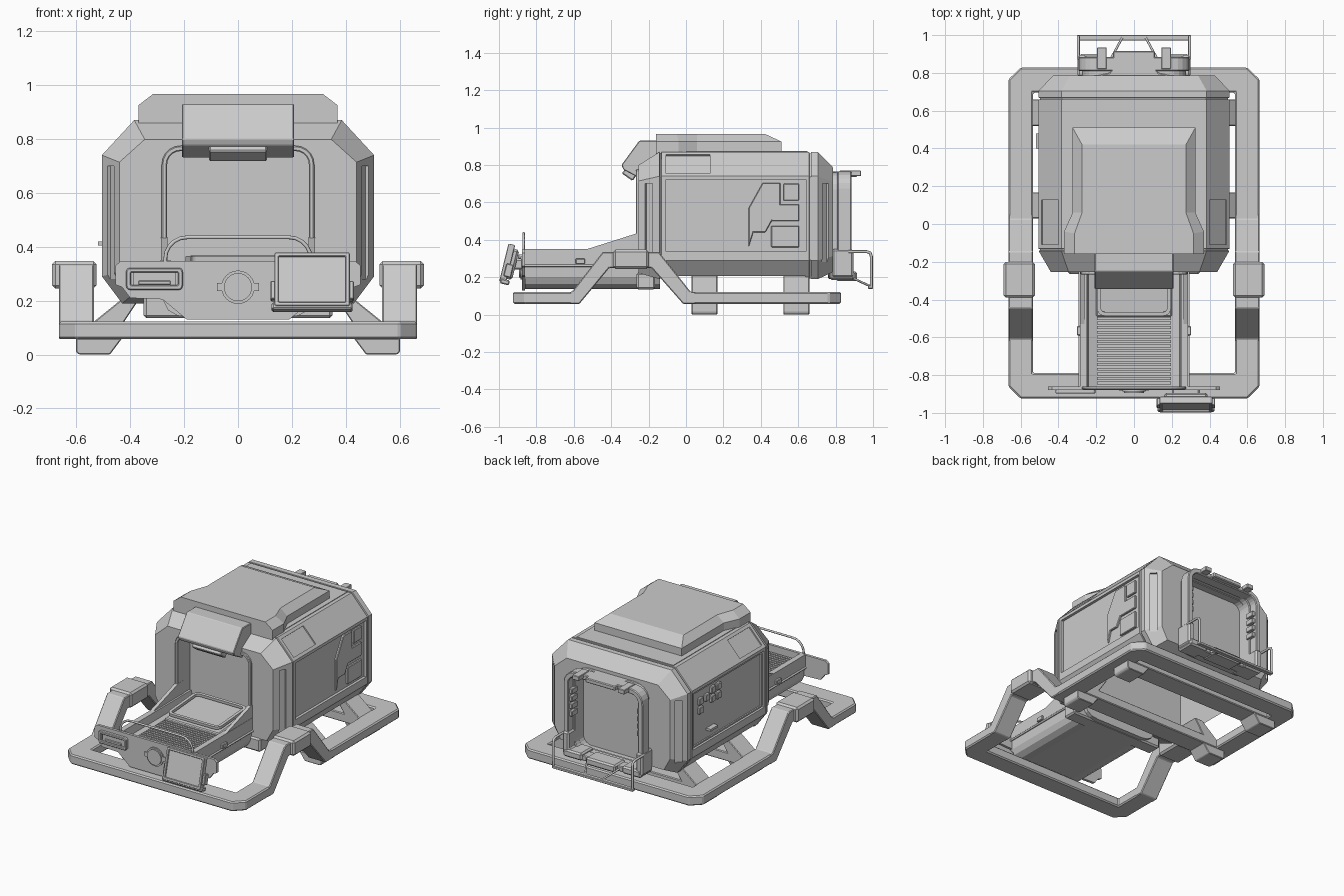
import bpy, bmesh, math
from mathutils import Matrix

if "Cube" in bpy.data.objects:
    bpy.data.objects.remove(bpy.data.objects["Cube"])

def make(name, bm, bevel=0):
    bmesh.ops.recalc_face_normals(bm, faces=bm.faces)
    me = bpy.data.meshes.new(name)
    bm.to_mesh(me); bm.free()
    ob = bpy.data.objects.new(name, me)
    bpy.context.collection.objects.link(ob)
    if bevel:
        m = ob.modifiers.new("bevel", 'BEVEL')
        m.width = bevel; m.segments = 1; m.limit_method = 'ANGLE'
    return ob

def loft(name, rings, bevel=0):
    bm = bmesh.new()
    vs = [[bm.verts.new(p) for p in r] for r in rings]
    n = len(vs[0])
    for a, b in zip(vs, vs[1:]):
        for i in range(n):
            bm.faces.new((a[i], a[(i+1) % n], b[(i+1) % n], b[i]))
    bm.faces.new(vs[0]); bm.faces.new(vs[-1])
    return make(name, bm, bevel)

def at(axis, p, d):
    return {'x': (d, p[0], p[1]), 'y': (p[0], d, p[1]), 'z': (p[0], p[1], d)}[axis]

def prism(name, axis, pts, a, b, bevel=0):
    return loft(name, [[at(axis, p, d) for p in pts] for d in (a, b)], bevel)

def box(name, x, y, z, bevel=0):
    return prism(name, 'z', [(x[0], y[0]), (x[1], y[0]), (x[1], y[1]), (x[0], y[1])], z[0], z[1], bevel)

def rbox(name, c, size, rot=(0, 0, 0), bevel=0):
    s = [v/2 for v in size]
    ob = box(name, (-s[0], s[0]), (-s[1], s[1]), (-s[2], s[2]), bevel)
    ob.location = c; ob.rotation_euler = rot
    return ob

def sym(half):
    return half + [(-x, y) for x, y in reversed(half)]

def rrect(hx, z0, z1, r, n=5):
    out = []
    for cx, cz, a0 in ((hx-r, z0+r, -90), (hx-r, z1-r, 0), (r-hx, z1-r, 90), (r-hx, z0+r, 180)):
        for i in range(n+1):
            a = math.radians(a0+90*i/n)
            out.append((cx+r*math.cos(a), cz+r*math.sin(a)))
    return out

def frame(name, hx, z0, z1, r, t, y0, y1, bevel=0, cx=0):
    bm = bmesh.new()
    o, i = rrect(hx, z0, z1, r), rrect(hx-t, z0+t, z1-t, max(r-t, .004))
    L = [[bm.verts.new((x+cx, y, z)) for x, z in p] for p, y in ((o, y0), (o, y1), (i, y1), (i, y0))]
    n = len(o)
    for k in range(4):
        a, b = L[k], L[(k+1) % 4]
        for j in range(n):
            bm.faces.new((a[j], a[(j+1) % n], b[(j+1) % n], b[j]))
    return make(name, bm, bevel)

def tube(name, pts, r):
    cu = bpy.data.curves.new(name, 'CURVE')
    cu.dimensions = '3D'; cu.bevel_depth = r; cu.bevel_resolution = 2; cu.use_fill_caps = True
    sp = cu.splines.new('POLY')
    sp.points.add(len(pts)-1)
    for q, p in zip(sp.points, pts):
        q.co = (*p, 1)
    bpy.context.collection.objects.link(bpy.data.objects.new(name, cu))

def cut(ob, cutters):
    for c in cutters:
        c.hide_render = True
        m = ob.modifiers.new("cut", 'BOOLEAN')
        m.operation = 'DIFFERENCE'; m.object = c; m.solver = 'EXACT'
        bpy.context.view_layer.objects.active = ob
        bpy.ops.object.modifier_apply(modifier=m.name)
        bpy.data.objects.remove(c)

# cabin shell: octagonal section, tapered ends, seam grooves, hollow and open below
def section(y, d, drop=0):
    return [(x, y, z) for x, z in sym([(.43-d*.6, .19+d*.5-drop), (.505-d, .29+d*.3), (.505-d, .74-d*.4), (.385-d*.6, .87-d*1.1)])]
shell = loft("cabin_shell", [section(y, d) for y, d in (
    (-.255, .065), (-.142, 0), (-.14, .008), (-.133, .008), (-.131, 0),
    (.658, 0), (.66, .008), (.667, .008), (.669, 0), (.705, 0), (.785, .075))])
cuts = [prism("front_recess", 'y', rrect(.265, .25, .765, .06), -.4, -.135),
        prism("rear_recess", 'y', rrect(.25, .22, .73, .06), .735, .9),
        loft("hollow", [section(y, .033, .1) for y in (-.11, .64)])]
for s in (1, -1):
    cuts += [box("side_recess", sorted((s*.487, s*.6)), (-.11, .645), (.34, .72)),
             rbox("window_recess", (s*.450, .01, .810), (.135, .235, .03), (0, s*math.radians(47), 0)),
             rbox("slot_front", (s*.474, -.2, .49), (.03, .045, .42), (0, 0, -s*.53)),
             rbox("slot_rear", (s*.467, .746, .49), (.03, .045, .42), (0, 0, s*.82))]
cut(shell, cuts)

# side panels and plates
for s in (1, -1):
    f = frame("side_panel_trim", .372, .345, .715, .012, .01, 0, .012)
    f.matrix_world = Matrix.Translation((s*.484, .268, 0)) @ Matrix.Rotation(math.pi/2, 4, 'Z')
prism("side_band_plate", 'x', [(.335, .36), (.335, .57), (.41, .705), (.505, .705), (.505, .585), (.425, .44), (.36, .44)], .48, .5, .004)
for y0, y1, z0, z1 in ((.52, .605, .61, .7), (.455, .605, .5, .59), (.455, .605, .36, .475)):
    box("side_plate", (.48, .5), (y0, y1), (z0, z1), .004)
for y0, z0 in ((.53, .61), (.46, .61), (.53, .55), (.34, .64), (.34, .58), (.4, .64), (.4, .58)):
    box("left_switch_plate", (-.505, -.48), (y0, y0+.045), (z0, z0+.045), .004)
box("left_latch", (-.52, -.48), (.4, .48), (.405, .42))

# roof hatch
lo = sym([(.37, -.16), (.37, -.04), (.325, .06), (.325, .51)])
hi = sym([(.315, -.16), (.315, -.05), (.275, .06), (.275, .42)])
loft("roof_hatch", [[(x, y, z) for x, y in p] for p, z in ((lo, .86), (lo, .925), (hi, .967))])
box("roof_plate", (-.36, .36), (-.15, .65), (.86, .874))

# visor and lamp over the front opening
prism("visor", 'x', [(-.15, .93), (-.25, .93), (-.345, .80), (-.335, .775), (-.25, .73), (-.22, .75), (-.15, .86)], -.208, .208, .004)
rbox("visor_lamp", (0, -.3, .755), (.215, .07, .05), (math.radians(-35), 0, 0), .006)
for i in range(9):
    rbox("lamp_rib", (-.088+i*.022, -.305, .737), (.014, .05, .012), (math.radians(-35), 0, 0))

# front opening trim
frame("front_opening_trim", .283, .24, .775, .07, .02, -.268, -.2, .004)

# rear hatch frame
frame("rear_frame", .275, .19, .76, .09, .025, .76, .83, .005)
frame("rear_frame_outer", .295, .185, .765, .09, .035, .81, .885, .005)
prism("rear_top_clasp", 'z', sym([(.27, .77), (.13, .8), (.115, .82), (.11, .915)]), .735, .765, .005)
for s in (1, -1):
    box("rear_top_bracket", sorted((s*.145, s*.195)), (.82, .935), (.74, .77), .003)
    box("rear_bottom_block", sorted((s*.15, s*.29)), (.77, .9), (.185, .235), .01)
    box("rear_corner_guard", sorted((s*.25, s*.298)), (.78, .895), (.2, .35), .01)
    for z in (.45, .5, .55, .6):
        box("rear_hinge", sorted((s*.24, s*.27)), (.81, .87), (z, z+.035), .003)
    # guard bar posts
    tube("rear_guard_post", [(s*.295, .87, .337), (s*.295, .965, .337), (s*.295, .985, .33), (s*.295, .991, .31), (s*.295, .991, .145)], .008)
    tube("rear_guard_brace", [(s*.12, .88, .2), (s*.06, .99, .15)], .006)
box("rear_bottom_latch", (-.11, .11), (.8, .915), (.18, .23), .01)
box("rear_guard_bar", (-.302, .302), (.972, 1.0), (.138, .156), .003)

# skid frame: front and rear hoops, arches, sleeves
def hoop(name, y0, ya, yb, yc):
    half = [(.535, y0), (.665, y0), (.665, ya), (.6, yb)]
    prism(name, 'z', half + [(-x, y) for x, y in reversed(half)] + [(-.535, yc), (.535, yc)], .057, .122, .008)
hoop("skid_front", -.6, -.86, -.925, -.79)
hoop("skid_rear", 0, .765, .828, .695)
for s in (1, -1):
    xs = sorted((s*.535, s*.665))
    prism("skid_arch", 'x', [(-.62, .122), (-.62, .057), (-.57, .057), (-.41, .25), (-.185, .25), (-.015, .057),
                             (.05, .057), (.05, .122), (.025, .122), (-.145, .335), (-.445, .335), (-.61, .122)], xs[0], xs[1], .006)
    box("skid_sleeve", sorted((s*.525, s*.69)), (-.39, -.2), (.245, .347), .012)
# cross beams with feet and struts
for y0, y1 in ((.03, .168), (.52, .66)):
    box("cross_beam", (-.55, .55), (y0, y1), (.06, .12), .005)
    for s in (1, -1):
        prism("foot", 'y', [(s*.43, .06), (s*.475, 0), (s*.59, 0), (s*.602, .012), (s*.602, .06)], y0, y1, .004)
        prism("strut", 'y', [(s*.55, .11), (s*.42, .215), (s*.36, .215), (s*.43, .11)], y0, y1, .004)

# front tray
prism("tray", 'y', sym([(.18, .138), (.225, .145), (.26, .165), (.277, .2), (.28, .255), (.287, .265), (.287, .35),
                        (.25, .35), (.24, .3), (.2, .285)]), -.862, -.14)
box("tray_hinge", (-.35, .35), (-.265, -.165), (.135, .225), .01)
for s in (1, -1):
    prism("tray_side_ramp", 'x', [(-.53, .34), (-.53, .35), (-.255, .437), (-.2, .437), (-.2, .34)], *sorted((s*.262, s*.285)))
    box("tray_side_latch", sorted((s*.28, s*.302)), (-.59, -.54), (.27, .3), .004)
    tube("tray_side_rail", [(s*.288, -.86, .262), (s*.288, -.25, .262)], .007)
for i in range(15):
    y = -.85+i*.0245
    box("tray_slat", (-.195, .195), (y, y+.015), (.28, .305))
prism("tray_pad", 'x', [(-.49, .28), (-.49, .31), (-.15, .335), (-.15, .28)], -.2, .2, .006)
rim = frame("tray_pad_rim", .195, -.16, .16, .04, .02, 0, .018)
rim.location = (0, -.325, .338); rim.rotation_euler = (math.radians(94), 0, 0)

# control plate with knob, grab hoop and handle
prism("control_plate", 'y', sym([(.19, .13), (.28, .205), (.4, .21), (.43, .25), (.455, .26), (.455, .33), (.435, .347)]), -.878, -.86)
arc = [(x, -.868, z) for x, z in rrect(.27, .2, .435, .08)[6:18]]
tube("grab_hoop", [(.27, -.868, .3)] + arc + [(-.27, -.868, .3)], .007)
for r, y, n in ((.062, -.886, "knob_ring"), (.052, -.894, "knob")):
    prism(n, 'y', [(r*math.cos(i*math.pi/12), .25+r*math.sin(i*math.pi/12)) for i in range(24)], -.87, y)
for s in (1, -1):
    box("knob_tab", sorted((s*.05, s*.078)), (-.885, -.87), (.235, .265))
frame("front_lamp_frame", .105, .24, .322, .015, .018, -.898, -.87, .004, cx=-.31)
box("front_lamp_lens", (-.39, -.23), (-.885, -.87), (.25, .312))
box("front_lamp_bar", (-.37, -.25), (-.892, -.87), (.258, .275), .003)

# tilted display screen
R = Matrix.Translation((.275, -.95, .272)) @ Matrix.Rotation(-.24, 4, 'X')
parts = [frame("screen_bezel", .14, -.1, .105, .008, .016, -.025, .012, .003),
         box("screen_glass", (-.13, .13), (-.015, .005), (-.09, .095)),
         box("screen_housing", (-.115, .115), (0, .04), (-.08, .085), .012),
         box("screen_bottom_lip", (-.15, .15), (-.02, .03), (-.112, -.085), .006)]
for s in (1, -1):
    parts.append(box("screen_side_clip", sorted((s*.135, s*.155)), (-.01, .03), (-.07, .0), .004))
for p in parts:
    p.matrix_world = R
box("screen_mount", (.2, .35), (-.94, -.87), (.24, .3), .01)
